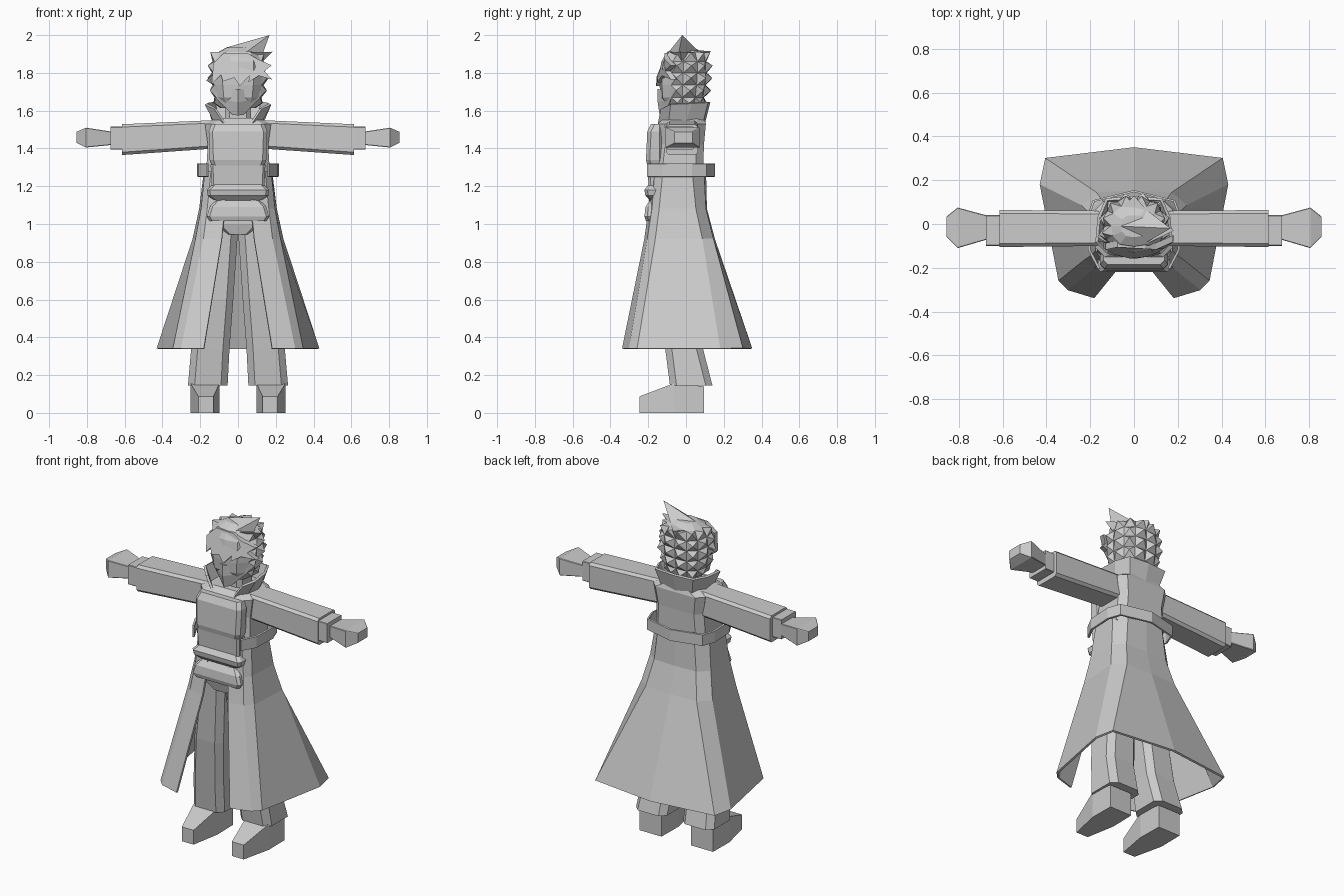
import bpy, bmesh, random
from mathutils import Vector

random.seed(4)
grey = bpy.data.materials.new("plain grey")
grey.diffuse_color = (0.6, 0.6, 0.6, 1)


def finish(name, bm, thick=0):
    bmesh.ops.recalc_face_normals(bm, faces=bm.faces)
    me = bpy.data.meshes.new(name)
    bm.to_mesh(me)
    bm.free()
    ob = bpy.data.objects.new(name, me)
    bpy.context.collection.objects.link(ob)
    me.materials.append(grey)
    if thick:
        mod = ob.modifiers.new("thickness", 'SOLIDIFY')
        mod.thickness, mod.offset = thick, 0
    return ob


def skin(rings, closed=True):
    """Join rings of equal length with quads, and cap the ends when closed."""
    bm = bmesh.new()
    vs = [[bm.verts.new(p) for p in r] for r in rings]
    n = len(vs[0])
    for a, b in zip(vs, vs[1:]):
        for i in range(n if closed else n - 1):
            j = (i + 1) % n
            bm.faces.new((a[i], a[j], b[j], b[i]))
    if closed:
        bm.faces.new(vs[0])
        bm.faces.new(vs[-1])
    return bm


def loft(name, rings, closed=True, thick=0):
    return finish(name, skin(rings, closed), thick)


def chamfered(a0, a1, b0, b1, c):
    return [(a0 + c, b0), (a1 - c, b0), (a1, b0 + c), (a1, b1 - c),
            (a1 - c, b1), (a0 + c, b1), (a0, b1 - c), (a0, b0 + c)]


def upright(name, levels, c, s=1):
    """Stack of chamfered boxes: (z, x0, x1, y0, y1)."""
    return loft(name, [[(s * x, y, z) for x, y in chamfered(x0, x1, y0, y1, c)]
                       for z, x0, x1, y0, y1 in levels])


def sideways(name, levels, c, s):
    """Chamfered boxes along x: (x, y0, y1, z0, z1)."""
    return loft(name, [[(s * x, y, z) for y, z in chamfered(y0, y1, z0, z1, c)]
                       for x, y0, y1, z0, z1 in levels])


def mirrored(half):
    """Half outline from back centre to front edge -> full strip."""
    return [(-x, y, z) for x, y, z in half[:0:-1]] + half


# boots, trousers and arms
for s, side in ((1, "left"), (-1, "right")):
    boot = [(0.095, 0.10, 0.25, 0.14), (-0.06, 0.097, 0.252, 0.158), (-0.245, 0.13, 0.21, 0.088)]
    loft(side + "_boot", [[(s * x0, y, 0), (s * x1, y, 0), (s * x1, y, z), (s * x0, y, z)]
                          for y, x0, x1, z in boot])
    upright(side + "_trouser_leg", [(0.145, 0.055, 0.265, -0.085, 0.14),
                                    (0.34, 0.045, 0.248, -0.11, 0.09),
                                    (0.60, 0.025, 0.22, -0.14, 0.07),
                                    (0.97, 0.0, 0.17, -0.16, 0.07)], 0.035, s)
    sideways(side + "_sleeve", [(0.12, -0.10, 0.06, 1.40, 1.55),
                                (0.615, -0.105, 0.064, 1.365, 1.528)], 0.015, s)
    sideways(side + "_cuff", [(0.58, -0.10, 0.04, 1.395, 1.515),
                              (0.675, -0.10, 0.04, 1.395, 1.515)], 0.003, s)
    sideways(side + "_hand", [(0.64, -0.072, 0.04, 1.42, 1.49),
                              (0.675, -0.072, 0.04, 1.418, 1.49),
                              (0.805, -0.11, 0.075, 1.405, 1.51),
                              (0.855, -0.06, 0.035, 1.43, 1.488)], 0.003, s)

# hips and torso
upright("hips", [(0.945, -0.07, 0.07, -0.17, 0.06), (1.0, -0.13, 0.13, -0.185, 0.08),
                 (1.28, -0.155, 0.155, -0.175, 0.085)], 0.03)
upright("torso", [(1.25, -0.17, 0.17, -0.17, 0.09), (1.42, -0.16, 0.16, -0.15, 0.095),
                  (1.53, -0.175, 0.175, -0.15, 0.105), (1.56, -0.12, 0.12, -0.12, 0.095)], 0.04)

# flared long coat, open at the front
coat = [(0.34, [(0, .345), (.402, .297), (.425, .18), (.34, -.256), (.30, -.297), (.18, -.333)]),
        (0.92, [(0, .147), (.17, .14), (.235, .085), (.22, -.16), (.18, -.20), (.085, -.215)]),
        (1.08, [(0, .105), (.14, .10), (.20, .05), (.19, -.14), (.16, -.175), (.07, -.193)]),
        (1.28, [(0, .10), (.12, .09), (.175, .03), (.17, -.12), (.14, -.16), (.06, -.18)])]
loft("coat_skirt", [mirrored([(x, y, z) for x, y in pts]) for z, pts in coat], False, 0.012)

# belt ring
belt = [(0, .15), (.185, .105), (.212, .03), (.205, -.12), (.16, -.205)]
loft("belt", [mirrored([(x * k, y * k, z) for x, y in belt])
              for z, k in ((1.255, .97), (1.255, 1), (1.315, 1), (1.315, .97))], False, 0.012)

# chest plate, waist panel and pouches on the front
upright("chest_plate", [(1.31, -.14, .14, -.205, -.12), (1.34, -.15, .15, -.212, -.12),
                        (1.49, -.155, .155, -.205, -.12), (1.53, -.14, .14, -.185, -.12)], 0.02)
upright("waist_panel", [(1.20, -.14, .14, -.198, -.12), (1.315, -.145, .145, -.205, -.12)], 0.012)
upright("upper_pouch", [(1.125, -.125, .125, -.19, -.12), (1.15, -.16, .16, -.215, -.12),
                        (1.18, -.165, .165, -.22, -.12), (1.21, -.135, .135, -.198, -.12)], 0.015)
upright("lower_pouch", [(1.015, -.15, .15, -.212, -.12), (1.04, -.165, .165, -.22, -.12),
                        (1.09, -.15, .15, -.215, -.12), (1.125, -.12, .12, -.19, -.12)], 0.015)

# standing collar and neck
loft("collar", [mirrored([(0, .095, 1.54), (.10, .085, 1.54), (.13, 0, 1.54),
                          (.12, -.09, 1.54), (.07, -.145, 1.535)]),
                mirrored([(0, .122, 1.645), (.125, .112, 1.645), (.16, .03, 1.64),
                          (.17, -.08, 1.635), (.12, -.13, 1.61)])], False, 0.014)
upright("neck", [(1.50, -.07, .07, -.08, .06), (1.68, -.07, .07, -.08, .06)], 0.025)

# head: lofted skull, faces at the sides and back pulled out into hair spikes
outline = [(.0, 1), (.55, .95), (.9, .6), (1, 0), (.92, -.5), (.6, -.9), (0, -1)]
outline += [(-x, y) for x, y in outline[5:0:-1]]
skull = [(1.615, .095, -.10, .07), (1.67, .125, -.135, .095), (1.735, .135, -.14, .105),
         (1.80, .138, -.14, .11), (1.86, .135, -.13, .108), (1.91, .105, -.10, .085),
         (1.935, .06, -.06, .04)]
bm = skin([[(x * w, (y0 + y1) / 2 + y * (y1 - y0) / 2, z) for x, y in outline]
           for z, w, y0, y1 in skull])
bmesh.ops.recalc_face_normals(bm, faces=bm.faces)
bm.normal_update()
for f in list(bm.faces):
    n = f.normal.copy()
    if n.y > -0.3 and abs(n.z) < 0.75:
        tip = bmesh.ops.poke(bm, faces=[f])["verts"][0]
        tip.co += n * random.uniform(0.022, 0.038) + Vector((0, 0, 0.008))
finish("head_with_spiky_hair", bm)

# pointed face mask
loft("face_mask", [[(-.03, -.11, 1.578), (0, -.14, 1.575), (.03, -.11, 1.578), (0, -.05, 1.59)],
                   [(-.115, -.08, 1.665), (0, -.15, 1.645), (.115, -.08, 1.665), (0, -.03, 1.66)],
                   [(-.12, -.08, 1.70), (0, -.152, 1.715), (.12, -.08, 1.70), (0, -.03, 1.70)]])

# swept jagged fringe
fringe = [(-.13, 1.85), (-.075, 1.905), (.05, 1.905), (.10, 1.875), (.178, 1.84), (.14, 1.81),
          (.18, 1.765), (.11, 1.785), (.055, 1.75), (.06, 1.785), (.01, 1.73), (-.02, 1.775),
          (-.08, 1.755), (-.09, 1.79), (-.14, 1.74)]
loft("fringe", [[(x, -.158 + d + 2.4 * x * x + max(0, z - 1.85) * .7, z) for x, z in fringe]
                for d in (0, .03)])


# large top tuft and smaller side locks
def spike(name, base, tip):
    bm = bmesh.new()
    ring = [bm.verts.new(p) for p in base]
    t = bm.verts.new(tip)
    bm.faces.new(ring)
    for i in range(len(ring)):
        bm.faces.new((ring[i - 1], ring[i], t))
    finish(name, bm)


spike("top_tuft", [(-.06, -.01, 1.935), (.03, -.10, 1.90), (.13, -.04, 1.90), (.05, .07, 1.91)],
      (.167, -.02, 2.0))
spike("right_top_lock", [(.06, -.09, 1.91), (.08, .05, 1.91), (.11, -.02, 1.84)], (.182, -.03, 1.912))
spike("back_top_lock", [(-.08, .05, 1.91), (.07, .05, 1.92), (0, .10, 1.85)], (.0, .13, 1.915))
spike("left_lock", [(-.12, -.09, 1.80), (-.13, 0, 1.80), (-.11, -.04, 1.72)], (-.168, -.06, 1.76))
